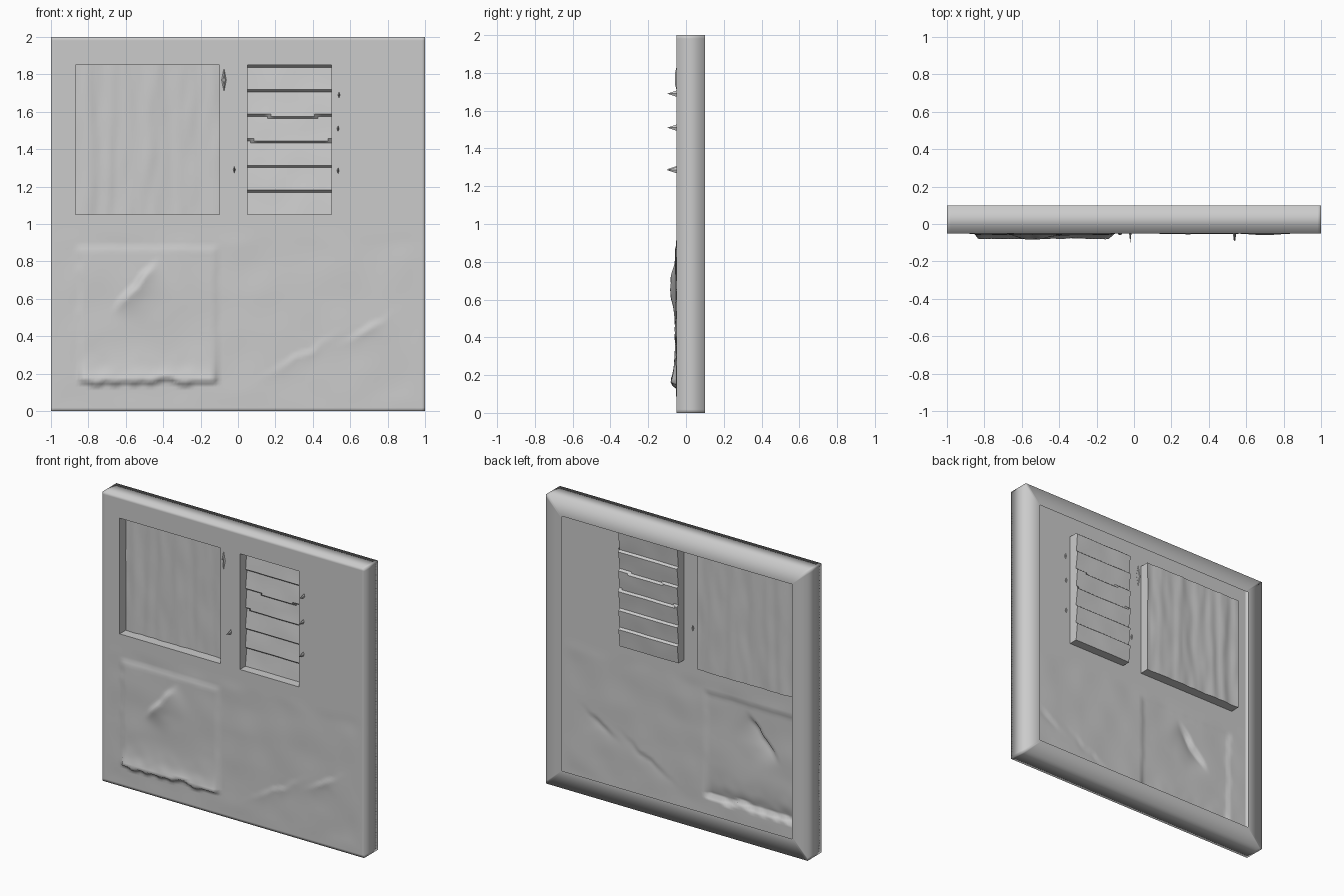
import bpy, bmesh, math
from mathutils import Vector, Matrix, noise

if "Cube" in bpy.data.objects:
    bpy.data.objects.remove(bpy.data.objects["Cube"])

FRONT, BACK, RIM = -0.05, 0.10, 0.88
WINDOWS = {"left_window_recess": (-0.87, -0.10, 1.05, 1.85),
           "right_window_recess": (0.05, 0.50, 1.05, 1.85)}
DEPTH = 0.068


def steps(points, size):
    """Evenly divided coordinates that include every break point."""
    out = [points[0]]
    for a, b in zip(points, points[1:]):
        n = max(1, round((b - a) / size))
        out += [a + (b - a) * (i + 1) / n for i in range(n)]
    return out


def ramp(v, width):
    t = max(0.0, min(1.0, v / width))
    return t * t * (3 - 2 * t)


def rough(x, z, scale):
    return noise.noise(Vector((x * scale, 7.3, z * scale)))


def finish(bm, name, angle=None):
    mesh = bpy.data.meshes.new(name)
    bm.to_mesh(mesh)
    bm.free()
    obj = bpy.data.objects.new(name, mesh)
    bpy.context.collection.objects.link(obj)
    bpy.context.view_layer.objects.active = obj
    bpy.ops.object.select_all(action='DESELECT')
    obj.select_set(True)
    if angle:
        bpy.ops.object.shade_smooth_by_angle(angle=math.radians(angle))
    else:
        bpy.ops.object.shade_smooth()
    return obj


def ledge(v, height, decay):
    """Sharp plaster lip that fades away behind its edge."""
    return ramp(v, 0.02) * height * math.exp(-max(v, 0) / decay)


def relief(x, z):
    """How far the damaged plaster stands out from the wall."""
    border = ramp(min(1 - abs(x), z, 2 - z), 0.12)
    low = ramp(1.0 - z, 0.12)
    h = 0.004 * rough(x, z, 5) * low
    # left plaster patch with jagged outline
    jag = 0.02 * rough(x, z, 14)
    inside = min(x + 0.86 + jag, -0.105 + jag * 0.3 - x, 0.885 + jag * 0.3 - z, z - 0.14 + jag)
    patch = ramp(inside, 0.025)
    h += 0.007 * patch
    h += patch * ledge(z - 0.14 + jag, 0.036, 0.06)
    # diagonal crack with its lifted flap
    along = (x + 0.56) * 0.65 + (z - 0.68) * 0.76
    across = (x + 0.56) * 0.76 - (z - 0.68) * 0.65 + 0.6 * jag
    h += patch * ledge(across, 0.034, 0.08) * math.exp(-(along / 0.14) ** 4)
    # right hand plaster scars
    for cx, cz, length, height in ((0.68, 0.45, 0.10, 0.016), (0.32, 0.31, 0.16, 0.012)):
        a = (x - cx) * 0.85 + (z - cz) * 0.5
        c = (x - cx) * 0.5 - (z - cz) * 0.85 + jag
        h += ledge(c, height, 0.05) * math.exp(-(a / length) ** 2)
    return h * border * low


# wall: relief front, plain sides and a turned-in rim at the back
xs = steps([-1, -0.87, -0.10, 0.05, 0.50, 1], 0.018)
zs = steps([0, 1.05, 1.85, 2], 0.018)
bm = bmesh.new()
grid = [[bm.verts.new((x, FRONT - relief(x, z), z)) for z in zs] for x in xs]
for i in range(len(xs) - 1):
    for j in range(len(zs) - 1):
        mx, mz = (xs[i] + xs[i + 1]) / 2, (zs[j] + zs[j + 1]) / 2
        if any(a < mx < b and c < mz < d for a, b, c, d in WINDOWS.values()):
            continue
        bm.faces.new((grid[i][j], grid[i + 1][j], grid[i + 1][j + 1], grid[i][j + 1]))


def on_edge(v):
    return abs(v.co.x) > 0.9999 or v.co.z < 0.0001 or v.co.z > 1.9999


edges = [e for e in bm.edges if e.is_boundary and all(on_edge(v) for v in e.verts)]
for scale in (1.0, RIM):
    ext = bmesh.ops.extrude_edge_only(bm, edges=edges)["geom"]
    edges = [g for g in ext if isinstance(g, bmesh.types.BMEdge)]
    for v in (g for g in ext if isinstance(g, bmesh.types.BMVert)):
        v.co = (v.co.x * scale, BACK, 1 + (v.co.z - 1) * scale)
    edges = [e for e in edges if e.is_boundary]
bmesh.ops.recalc_face_normals(bm, faces=bm.faces)
# keep the normals pointing outward on the open shell
if sum(f.normal.y * f.calc_area() for f in bm.faces if f.calc_center_median().y < -0.03) > 0:
    bmesh.ops.reverse_faces(bm, faces=bm.faces)
finish(bm, "wall_panel")


# window boards: vertical boards on the left, sagging slats on the right
def boards(x, z):
    return 0.006 * rough(x * 2.2, z * 0.12, 6) + 0.004 * rough(x, z * 0.2, 22)


def slats(x, z):
    t = ((z - 1.05) / 0.133 + 0.12 * rough(x, 0, 3)) % 1.0
    return 0.016 * (t - 0.5) + 0.004 * rough(x, z, 6)


for (name, (x0, x1, z0, z1)), wave in zip(WINDOWS.items(), (boards, slats)):
    bm = bmesh.new()
    wx, wz = steps([x0, x1], 0.018), steps([z0, z1], 0.012)
    g = [[bm.verts.new((x, FRONT + DEPTH + wave(x, z), z)) for z in wz] for x in wx]
    for i in range(len(wx) - 1):
        for j in range(len(wz) - 1):
            bm.faces.new((g[i][j], g[i + 1][j], g[i + 1][j + 1], g[i][j + 1]))
    # side walls of the recess, drawn forward to the wall face
    rim = [e for e in bm.edges if e.is_boundary]
    for v in bmesh.ops.extrude_edge_only(bm, edges=rim)["geom"]:
        if isinstance(v, bmesh.types.BMVert):
            v.co.y = FRONT
    finish(bm, name, 40)

# splinters sticking out beside the windows
for k, (x, z) in enumerate(((0.54, 1.69), (0.535, 1.51), (0.535, 1.285), (-0.02, 1.29))):
    bm = bmesh.new()
    bmesh.ops.create_cone(bm, segments=4, radius1=0.02, radius2=0.0, depth=0.055,
                          matrix=Matrix.Translation((x, -0.0725, z))
                          @ Matrix.Rotation(math.radians(90), 4, 'X')
                          @ Matrix.Diagonal((0.35, 0.9, 1, 1)))
    finish(bm, f"splinter_{k + 1}", 30)

# raised chip on the post beside the left window
bm = bmesh.new()
bmesh.ops.create_cone(bm, segments=4, radius1=0.022, radius2=0.008, depth=0.012,
                      matrix=Matrix.Translation((-0.075, -0.053, 1.77))
                      @ Matrix.Rotation(math.radians(90), 4, 'X')
                      @ Matrix.Diagonal((0.7, 3.4, 1, 1)))
finish(bm, "post_chip", 30)
